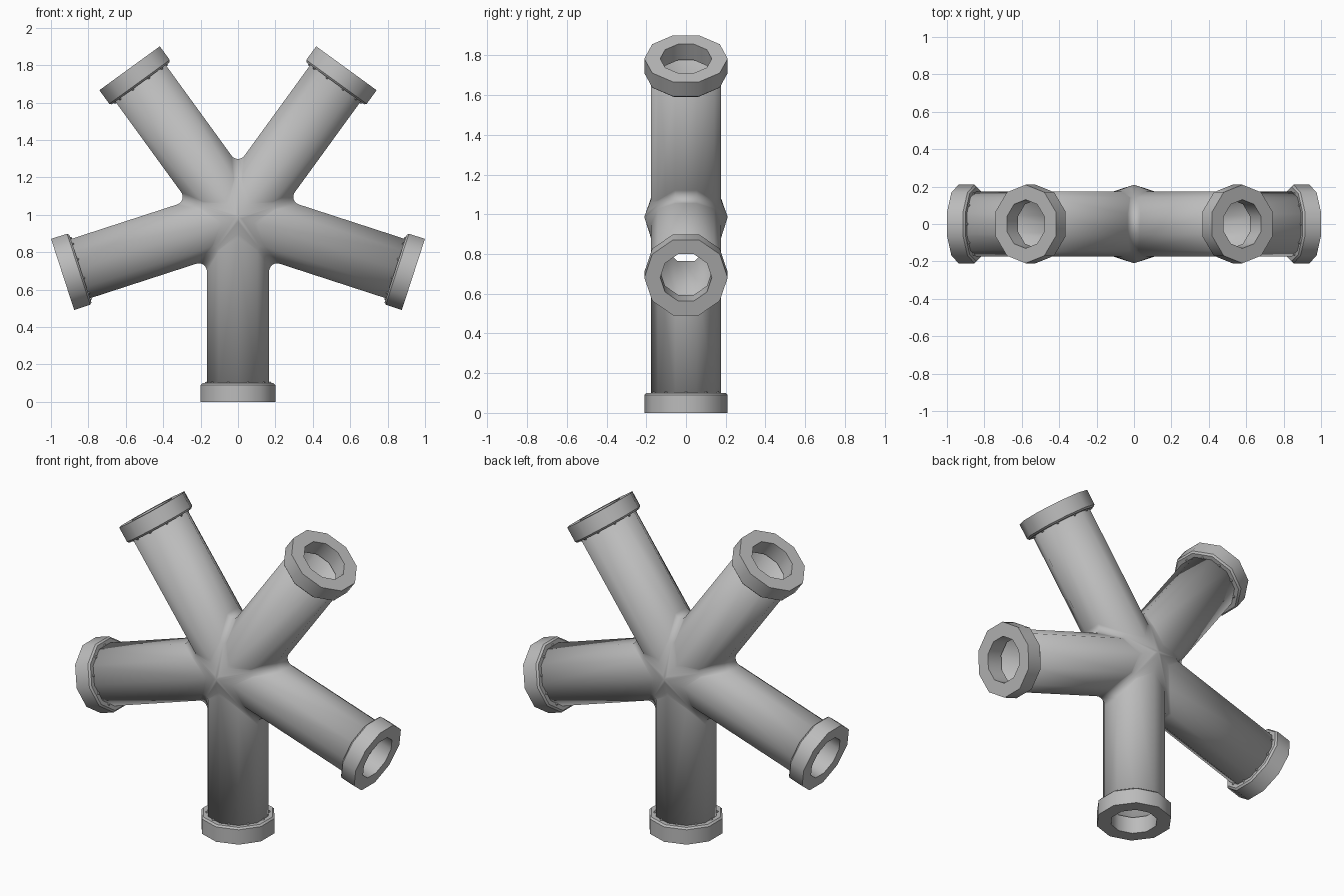
import bpy, bmesh
from math import pi, sin, cos, tan, radians
from mathutils import Matrix, Vector

if "Cube" in bpy.data.objects:
    bpy.data.objects.remove(bpy.data.objects["Cube"])

SIDES, ARMS = 10, 5
REACH = 0.986            # hub centre to arm tip
PIPE_R, BORE_R, COLLAR_R, COLLAR_LEN = 0.175, 0.13, 0.21, 0.1
HALF = pi / ARMS         # half the angle between neighbouring arms
FILLET, STEPS = 0.045, 5
PEAK_Y, PEAK_START = 0.21, 0.11

grey = bpy.data.materials.new("plain grey")
grey.use_nodes = True
grey.diffuse_color = (0.5, 0.5, 0.5, 1)
grey.node_tree.nodes["Principled BSDF"].inputs["Base Color"].default_value = (0.5, 0.5, 0.5, 1)


def arm_matrix(i):
    """Local x = across, y = depth, z = outward along arm i (arm 0 points down)."""
    return Matrix.Translation((0, 0, REACH)) @ Matrix.Rotation(pi + 2 * HALF * i, 4, 'Y')


def make_object(name, bm, angle):
    mesh = bpy.data.meshes.new(name)
    bm.to_mesh(mesh)
    bm.free()
    mesh.materials.append(grey)
    obj = bpy.data.objects.new(name, mesh)
    bpy.context.collection.objects.link(obj)
    bpy.ops.object.select_all(action='DESELECT')
    obj.select_set(True)
    bpy.context.view_layer.objects.active = obj
    bpy.ops.object.shade_smooth_by_angle(angle=radians(angle))
    return obj


def pipe_line(k):
    """Lengthwise line of half an arm, from the tip to the seam with its neighbour."""
    u, y = PIPE_R * sin(2 * pi * k / SIDES), PIPE_R * cos(2 * pi * k / SIDES)
    pts = [Vector((u, y, REACH - COLLAR_LEN / 2))]
    if u < 0.001:        # ridge line rising to the hub peak
        peak = Vector((0, PEAK_Y if y > 0 else -PEAK_Y, 0))
        start = Vector((0, y, PEAK_START))
        return pts + [start.lerp(peak, s / STEPS) for s in range(STEPS + 1)]
    r = FILLET * u / PIPE_R
    centre_u, centre_t = u + r, (u + r) / tan(HALF)
    for s in range(STEPS + 1):
        a = (pi / 2 - HALF) * s / STEPS
        pts.append(Vector((centre_u - r * cos(a), y, centre_t - r * sin(a))))
    return pts


# Branching pipe body
bm = bmesh.new()
lines = [pipe_line(k) for k in range(SIDES // 2 + 1)]
for i in range(ARMS):
    for side in (1, -1):
        place = arm_matrix(i) @ Matrix.Diagonal((side, 1, 1, 1))
        grid = [[bm.verts.new(place @ p) for p in line] for line in lines]
        for a, b in zip(grid, grid[1:]):
            for s in range(STEPS + 1):
                bm.faces.new((a[s], a[s + 1], b[s + 1], b[s]))
bmesh.ops.remove_doubles(bm, verts=bm.verts, dist=0.0005)
bmesh.ops.recalc_face_normals(bm, faces=bm.faces)
front = min(bm.faces, key=lambda f: f.calc_center_median().y)
if front.normal.y > 0:
    bmesh.ops.reverse_faces(bm, faces=bm.faces)
body = make_object("branching_pipe", bm, 80)
wall = body.modifiers.new("wall", 'SOLIDIFY')
wall.thickness, wall.offset = 0.025, -1

# Ten-sided collars with a small chamfer and a bore
back = REACH - COLLAR_LEN
profile = [(BORE_R, REACH), (COLLAR_R, REACH), (COLLAR_R, back + 0.01),
           (COLLAR_R - 0.01, back), (BORE_R, back)]
for i in range(ARMS):
    bm = bmesh.new()
    rings = []
    for k in range(SIDES):
        a = 2 * pi * k / SIDES
        rings.append([bm.verts.new((r * sin(a), r * cos(a), t)) for r, t in profile])
    for k in range(SIDES):
        a, b = rings[k], rings[(k + 1) % SIDES]
        for s in range(len(profile)):
            n = (s + 1) % len(profile)
            bm.faces.new((a[s], a[n], b[n], b[s]))
    bmesh.ops.recalc_face_normals(bm, faces=bm.faces)
    # Tiny nubs where the pipe meets the collar
    for k in range(SIDES):
        a = 2 * pi * (k + 0.5) / SIDES
        flat = PIPE_R * cos(pi / SIDES) + 0.004
        spot = Matrix.Translation((flat * sin(a), flat * cos(a), back))
        bmesh.ops.create_icosphere(bm, subdivisions=1, radius=0.009, matrix=spot)
    bm.transform(arm_matrix(i))
    make_object(f"collar_{i + 1}", bm, 40)
